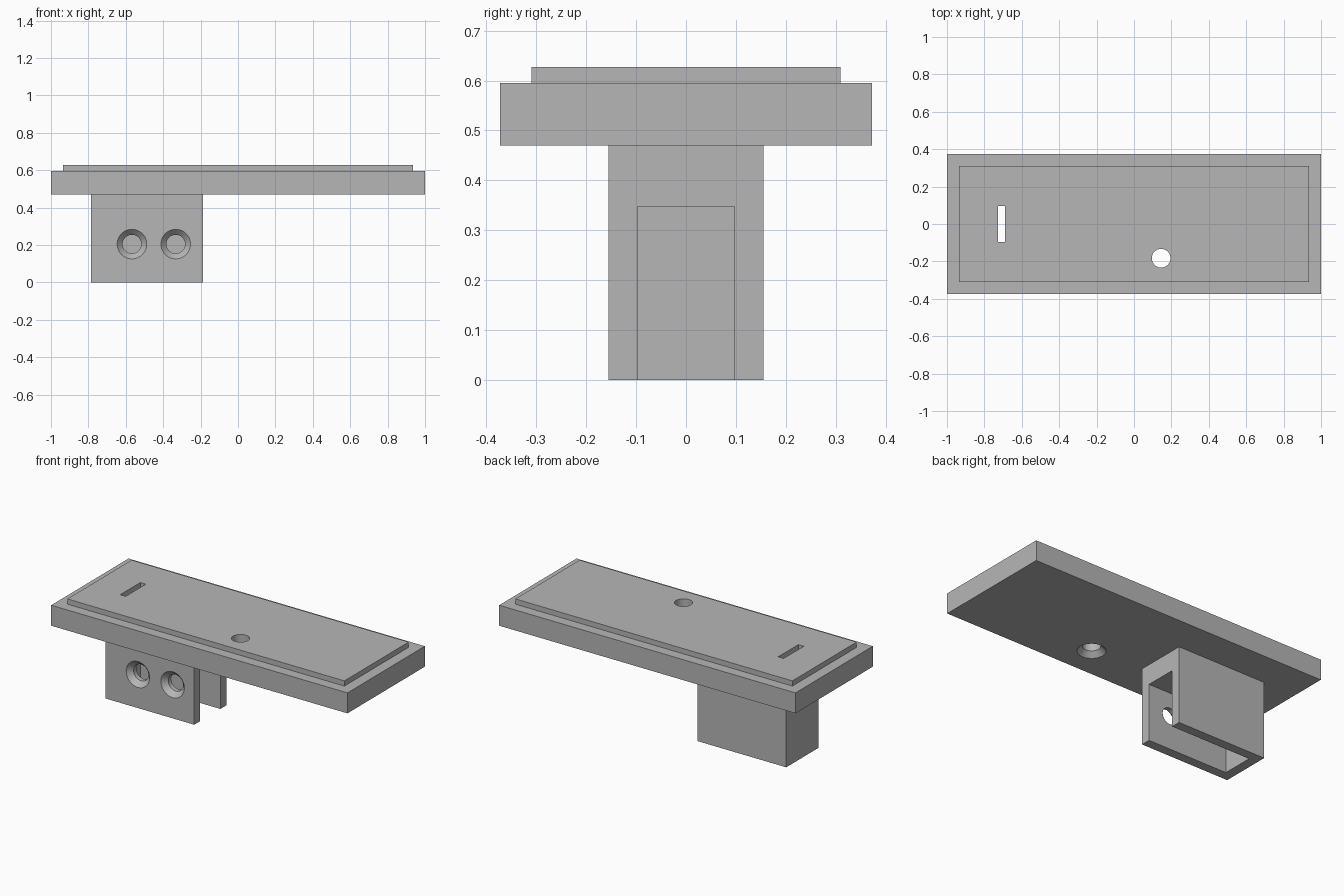
import bpy, bmesh, math
from mathutils import Matrix, Vector

cube = bpy.data.objects.get("Cube")
if cube:
    bpy.data.objects.remove(cube, do_unlink=True)

grey = bpy.data.materials.new("plain grey")
grey.use_nodes = True
colour = (0.47, 0.47, 0.47, 1)
grey.diffuse_color = colour
grey.node_tree.nodes["Principled BSDF"].inputs["Base Color"].default_value = colour


def finish(name, bm):
    bmesh.ops.recalc_face_normals(bm, faces=bm.faces)
    mesh = bpy.data.meshes.new(name)
    bm.to_mesh(mesh)
    bm.free()
    mesh.materials.append(grey)
    obj = bpy.data.objects.new(name, mesh)
    bpy.context.collection.objects.link(obj)
    return obj


def box(name, low, high):
    low, high = Vector(low), Vector(high)
    bm = bmesh.new()
    bmesh.ops.create_cube(bm, size=1, matrix=Matrix.Translation((low + high) / 2)
                          @ Matrix.Diagonal((*(high - low), 1)))
    return finish(name, bm)


def countersink(name, mouth, length, tilt=0):
    # Screw hole profile turned about its axis, wide at the mouth
    wide, narrow = 0.079, 0.05
    profile = [(0, -0.02), (wide, -0.02), (wide, 0), (narrow, 0.03), (narrow, length), (0, length)]
    bm = bmesh.new()
    verts = [bm.verts.new((r, 0, z)) for r, z in profile]
    edges = [bm.edges.new(pair) for pair in zip(verts, verts[1:])]
    bmesh.ops.spin(bm, geom=verts + edges, cent=(0, 0, 0), axis=(0, 0, 1),
                   angle=math.tau, steps=48)
    bmesh.ops.remove_doubles(bm, verts=bm.verts, dist=0.0001)
    bm.transform(Matrix.Translation(mouth) @ Matrix.Rotation(tilt, 4, "X"))
    return finish(name, bm)


def cut(part, cutters):
    bpy.context.view_layer.objects.active = part
    for cutter in cutters:
        mod = part.modifiers.new("cut", "BOOLEAN")
        mod.operation = "DIFFERENCE"
        mod.solver = "EXACT"
        mod.object = cutter
        bpy.ops.object.modifier_apply(modifier=mod.name)


# Solid parts
base_z, plate_z, top_z = 0.47, 0.595, 0.627
plate = box("base_plate", (-1, -0.373, base_z), (1, 0.373, plate_z))
panel = box("raised_panel", (-0.935, -0.31, plate_z), (0.935, 0.31, top_z))
bracket = box("mounting_bracket", (-0.785, -0.155, 0), (-0.187, 0.155, base_z))

# Cutters: channel open below and at one end, slot, and screw holes
wall_x, half = -0.727, 0.097
channel = box("channel_cutter", (wall_x, -half, -0.1), (0, half, 0.348))
slot = box("slot_cutter", (wall_x, -half, 0.3), (-0.69, half, 0.8))
plate_hole = countersink("plate_hole_cutter", (0.145, -0.183, base_z), 0.3)
screw_holes = [countersink("screw_hole_cutter", (x, -0.155, 0.205), 0.1, -math.pi / 2)
               for x in (-0.567, -0.333)]

cut(plate, [slot, plate_hole])
cut(panel, [slot, plate_hole])
cut(bracket, [channel, slot] + screw_holes)

for cutter in [channel, slot, plate_hole] + screw_holes:
    bpy.data.objects.remove(cutter, do_unlink=True)

# Smooth the hole walls, keep the corners crisp
for part in (plate, panel, bracket):
    bpy.ops.object.select_all(action="DESELECT")
    part.select_set(True)
    bpy.context.view_layer.objects.active = part
    bpy.ops.object.shade_smooth_by_angle(angle=math.radians(25))
